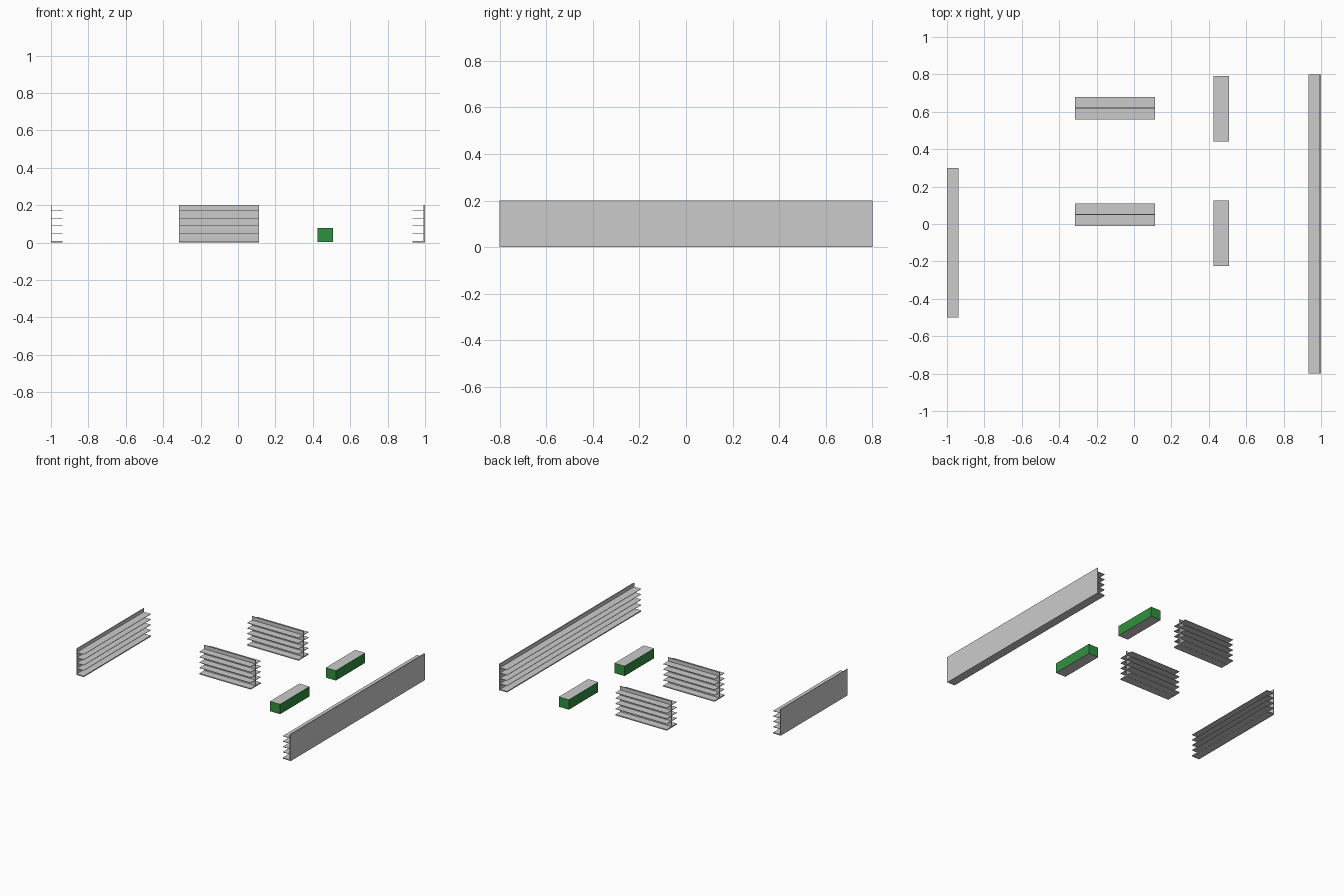
import bpy, bmesh
from mathutils import Matrix, Vector

if "Cube" in bpy.data.objects:
    bpy.data.objects.remove(bpy.data.objects["Cube"])

SHELF_Z = [0.05, 0.09, 0.131, 0.171]   # shelf heights above the base
DEPTH, HEIGHT = 0.062, 0.2


def add_box(bm, lo, hi):
    lo, hi = Vector(lo), Vector(hi)
    size = hi - lo
    m = Matrix.Translation((lo + hi) / 2) @ Matrix.Diagonal((*size, 1))
    return bmesh.ops.create_cube(bm, size=1, matrix=m)["verts"]


def make_object(name, bm):
    mesh = bpy.data.meshes.new(name)
    bm.to_mesh(mesh)
    bm.free()
    obj = bpy.data.objects.new(name, mesh)
    bpy.context.collection.objects.link(obj)
    return obj


def shelf_run(name, axis, start, bay, count, back, facing, depth=DEPTH, panel=0.004):
    """Row of shelving bays along an axis; back is the rear plane, facing is +1 or -1."""
    bm = bmesh.new()

    def part(d0, d1, z0, z1):
        a, b = sorted((back + facing * d0, back + facing * d1))
        if axis == "y":
            add_box(bm, (a, start, z0), (b, start + bay, z1))
        else:
            add_box(bm, (start, a, z0), (start + bay, b, z1))

    part(0, panel, 0, HEIGHT)              # back panel
    part(panel, depth, 0.001, 0.009)       # base plinth
    for z in SHELF_Z:                      # thin shelves
        part(panel, depth, z - 0.0015, z + 0.0015)
    obj = make_object(name, bm)
    arr = obj.modifiers.new("bays", "ARRAY")
    arr.count = count
    arr.use_relative_offset = False
    arr.use_constant_offset = True
    arr.constant_offset_displace = (0, bay, 0) if axis == "y" else (bay, 0, 0)
    return obj


# Wall shelving
shelf_run("left_wall_shelves", "y", -0.5, 0.8 / 6, 6, -1.0, 1)
shelf_run("right_wall_shelves", "y", -0.8, 1.6 / 12, 12, 1.0, -1, 0.066, 0.008)

# Double-sided aisle shelving
for label, y in (("front", 0.05), ("rear", 0.62)):
    for side, facing in (("near", -1), ("far", 1)):
        shelf_run(f"{label}_aisle_{side}_shelves", "x", -0.315, 0.107, 4,
                  y, facing, 0.06, 0.003)

# Chest freezers: green sides, grey lid and underside
grey = bpy.data.materials.new("freezer_grey")
grey.diffuse_color = (0.8, 0.8, 0.8, 1)
grey.use_nodes = True
grey.node_tree.nodes["Principled BSDF"].inputs["Base Color"].default_value = grey.diffuse_color
green = bpy.data.materials.new("freezer_green")
green.diffuse_color = (0.03, 0.28, 0.05, 1)
green.use_nodes = True
green.node_tree.nodes["Principled BSDF"].inputs["Base Color"].default_value = green.diffuse_color
for label, y in (("front", -0.225), ("rear", 0.44)):
    bm = bmesh.new()
    add_box(bm, (0.425, y, 0.003), (0.509, y + 0.35, 0.078))
    bm.normal_update()
    for f in bm.faces:
        f.material_index = 0 if abs(f.normal.z) > 0.5 else 1
    freezer = make_object(f"{label}_chest_freezer", bm)
    freezer.data.materials.append(grey)
    freezer.data.materials.append(green)
